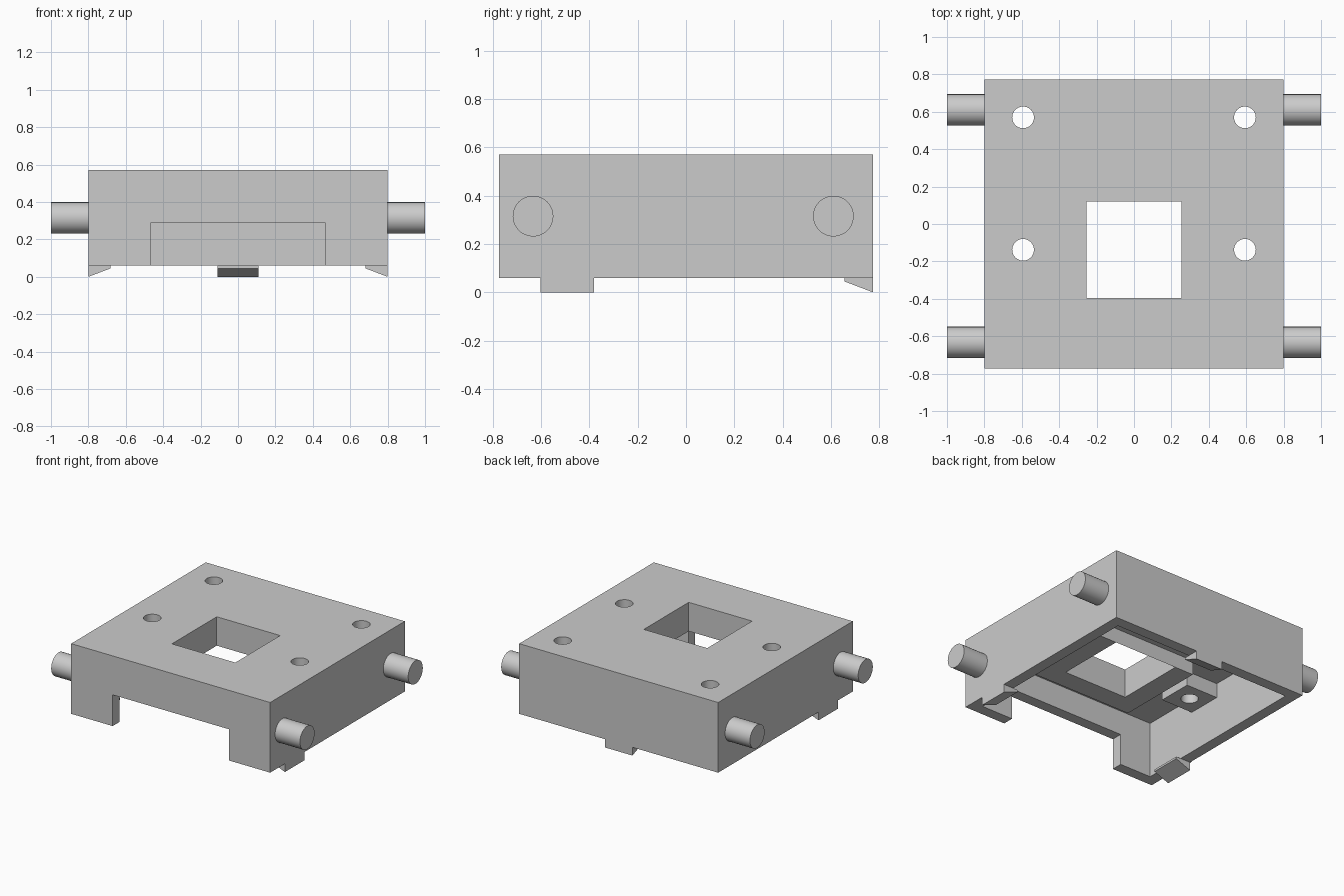
import bpy, bmesh
from mathutils import Matrix, Vector

if "Cube" in bpy.data.objects:
    bpy.data.objects.remove(bpy.data.objects["Cube"], do_unlink=True)

GREY = (0.6, 0.6, 0.6, 1.0)
mat = bpy.data.materials.new("light_grey")
mat.use_nodes = True
mat.diffuse_color = GREY
mat.node_tree.nodes["Principled BSDF"].inputs["Base Color"].default_value = GREY


def add_object(name, bm):
    bmesh.ops.recalc_face_normals(bm, faces=bm.faces)
    mesh = bpy.data.meshes.new(name)
    bm.to_mesh(mesh)
    bm.free()
    mesh.materials.append(mat)
    obj = bpy.data.objects.new(name, mesh)
    bpy.context.collection.objects.link(obj)
    return obj


def box(name, x, y, z):
    """Box from (min, max) pairs."""
    bm = bmesh.new()
    lo, hi = Vector((x[0], y[0], z[0])), Vector((x[1], y[1], z[1]))
    m = Matrix.Translation((lo + hi) / 2) @ Matrix.Diagonal((*(hi - lo), 1))
    bmesh.ops.create_cube(bm, size=1, matrix=m)
    return add_object(name, bm)


def cylinder(name, centre, radius, length, axis):
    bm = bmesh.new()
    turn = Vector((0, 0, 1)).rotation_difference(Vector(axis)).to_matrix().to_4x4()
    bmesh.ops.create_cone(bm, cap_ends=True, segments=48, radius1=radius, radius2=radius,
                          depth=length, matrix=Matrix.Translation(centre) @ turn)
    return add_object(name, bm)


def combine(target, tool, operation):
    """Apply a boolean and discard the tool."""
    tool.hide_render = True
    mod = target.modifiers.new("shape", "BOOLEAN")
    mod.operation, mod.object, mod.solver = operation, tool, "EXACT"
    bpy.context.view_layer.objects.active = target
    bpy.ops.object.modifier_apply(modifier=mod.name)
    bpy.data.objects.remove(tool, do_unlink=True)


def smooth(obj):
    bpy.ops.object.select_all(action="DESELECT")
    obj.select_set(True)
    bpy.context.view_layer.objects.active = obj
    bpy.ops.object.shade_smooth_by_angle(angle=0.6)


W, D, BOTTOM, TOP = 0.8, 0.773, 0.06, 0.57
WALL, CEILING, PAD = 0.08, 0.465, 0.36
HOLES = [(sx * 0.593, y) for sx in (-1, 1) for y in (-0.138, 0.57)]
WIN_X, WIN_FRONT, WIN_BACK, FRAME = 0.255, -0.395, 0.12, 0.15

# Hollow housing, open underneath, with a wide notch in the front wall
body = box("housing", (-W, W), (-D, D), (BOTTOM, TOP))
combine(body, box("cavity", (WALL - W, W - WALL), (WALL - D, D - WALL), (0, CEILING)), "DIFFERENCE")
combine(body, box("notch", (-0.467, 0.467), (-1, -0.6), (0, 0.287)), "DIFFERENCE")

# Thick lip on three sides of the window, and square screw bosses
combine(body, box("lip", (-WIN_X - FRAME, WIN_X + FRAME),
                  (WIN_FRONT - FRAME, WIN_BACK), (PAD, 0.5)), "UNION")
for x, y in HOLES:
    inner, outer = abs(x) - 0.128, W - WALL / 2
    xs = (inner, outer) if x > 0 else (-outer, -inner)
    combine(body, box("boss", xs, (y - 0.128, y + 0.128), (PAD, 0.5)), "UNION")

# Window and screw holes
combine(body, box("window", (-WIN_X, WIN_X), (WIN_FRONT, WIN_BACK), (0, 1)), "DIFFERENCE")
for x, y in HOLES:
    combine(body, cylinder("hole", (x, y, 0.5), 0.058, 1, (0, 0, 1)), "DIFFERENCE")
smooth(body)

# Side pegs
for side, sx in (("left", 1), ("right", -1)):
    for end, y in (("front", -0.633), ("back", 0.61)):
        smooth(cylinder(f"{end}_{side}_peg", (sx * 0.89, y, 0.315), 0.084, 0.22, (1, 0, 0)))


def hook(name, edge, along, across, start, end):
    """Wedge under a wall: full depth at the outer edge, sloping up inwards."""
    profile = [(edge, BOTTOM), (edge, 0), (edge - 0.118, 0.045), (edge - 0.118, BOTTOM)]
    bm = bmesh.new()
    verts = [bm.verts.new(Vector(across) * d + Vector(along) * start + Vector((0, 0, z)))
             for d, z in profile]
    face = bm.faces.new(verts)
    moved = bmesh.ops.extrude_face_region(bm, geom=[face])["geom"]
    bmesh.ops.translate(bm, vec=Vector(along) * (end - start),
                        verts=[v for v in moved if isinstance(v, bmesh.types.BMVert)])
    return add_object(name, bm)


# Snap hooks on both sides and at the back
hook("left_hook", W, (0, 1, 0), (1, 0, 0), -0.603, -0.38)
hook("right_hook", W, (0, 1, 0), (-1, 0, 0), -0.603, -0.38)
hook("back_hook", D, (1, 0, 0), (0, 1, 0), -0.11, 0.11)
